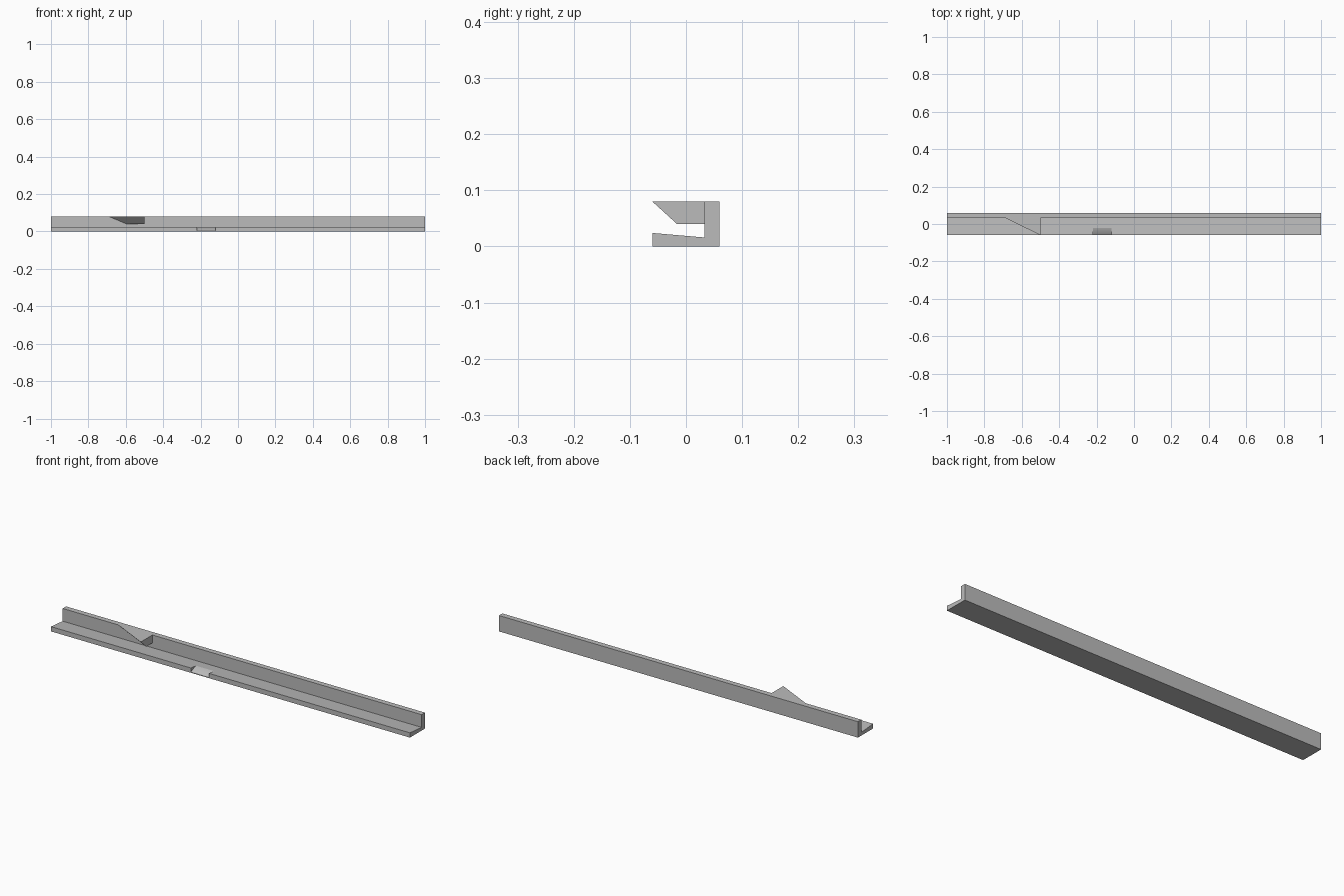
import bpy, bmesh

cube = bpy.data.objects.get("Cube")
if cube:
    bpy.data.objects.remove(cube, do_unlink=True)

grey = bpy.data.materials.new("plain_grey")
grey.use_nodes = True
grey.diffuse_color = (0.5, 0.5, 0.5, 1)
grey.node_tree.nodes["Principled BSDF"].inputs["Base Color"].default_value = (0.5, 0.5, 0.5, 1)


def loft(name, ring_a, ring_b):
    """Closed solid between two matching outlines."""
    bm = bmesh.new()
    a = [bm.verts.new(p) for p in ring_a]
    b = [bm.verts.new(p) for p in ring_b]
    bm.faces.new(a)
    bm.faces.new(b[::-1])
    for i in range(len(a)):
        j = (i + 1) % len(a)
        bm.faces.new((a[i], b[i], b[j], a[j]))
    bmesh.ops.recalc_face_normals(bm, faces=bm.faces)
    mesh = bpy.data.meshes.new(name)
    bm.to_mesh(mesh)
    bm.free()
    mesh.materials.append(grey)
    obj = bpy.data.objects.new(name, mesh)
    bpy.context.collection.objects.link(obj)
    return obj


def extrude_x(name, profile, x0, x1):
    return loft(name, [(x0, y, z) for y, z in profile], [(x1, y, z) for y, z in profile])


# L-shaped rail with a gently sloping ledge
BACK, WALL, FRONT, TOP = 0.06, 0.033, -0.06, 0.08
rail = extrude_x("rail", [(FRONT, 0), (BACK, 0), (BACK, TOP), (WALL, TOP),
                          (WALL, 0.016), (FRONT, 0.024)], -1, 1)

# Rounded thumb notch in the front lip
steps = 8
ramp = []
for i in range(steps + 1):
    t = i / steps
    ramp.append((-0.02 - 0.041 * t, 0.0206 - 0.010 * t - 0.008 * t * t))
cutter = extrude_x("notch_cutter", ramp + [(-0.061, 0.05), (-0.02, 0.05)], -0.22, -0.12)
cutter.hide_render = True
cutter.hide_viewport = True
cut = rail.modifiers.new("notch", 'BOOLEAN')
cut.operation = 'DIFFERENCE'
cut.solver = 'EXACT'
cut.object = cutter

# Triangular stop, undercut towards the wall
loft("wedge_stop",
     [(-0.69, WALL, TOP), (-0.5, FRONT, TOP), (-0.5, WALL, TOP)],
     [(-0.595, WALL, 0.04), (-0.5, -0.016, 0.04), (-0.5, WALL, 0.04)])
